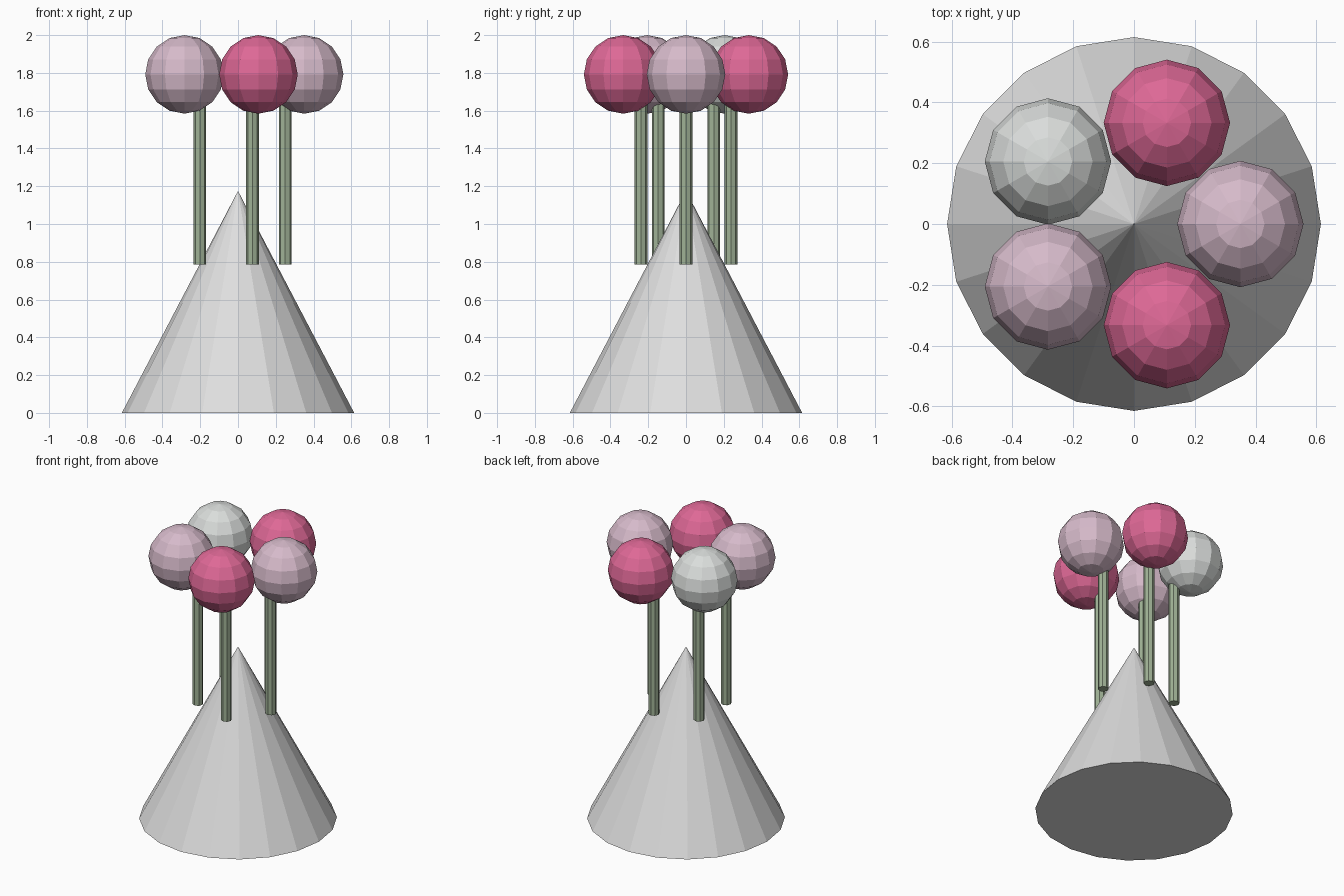
import bpy
from math import cos, sin, tau

cube = bpy.data.objects.get("Cube")
if cube:
    bpy.data.objects.remove(cube, do_unlink=True)


def material(name, rgb):
    """Flat material from an sRGB colour, stored as linear values."""
    colour = [((c / 255 + 0.055) / 1.055) ** 2.4 for c in rgb] + [1]
    mat = bpy.data.materials.new(name)
    mat.use_nodes = True
    mat.diffuse_color = colour
    mat.node_tree.nodes["Principled BSDF"].inputs["Base Color"].default_value = colour
    return mat


def finish(name, mat):
    obj = bpy.context.object
    obj.name = name
    obj.data.materials.append(mat)


cone_grey = material("cone grey", (222, 222, 222))
stem_green = material("stem green", (160, 178, 150))
deep_pink = material("deep pink", (222, 104, 150))
pale_pink = material("pale pink", (214, 186, 202))
soft_white = material("soft white", (218, 221, 219))

# Cone base
height = 1.175
bpy.ops.mesh.primitive_cone_add(vertices=20, radius1=0.615, radius2=0,
                                depth=height, location=(0, 0, height / 2))
finish("cone", cone_grey)

# Ring of five balls, each on an upright stem nearer the axis
stem_bottom, stem_top = 0.785, 1.765
ball_colours = [pale_pink, deep_pink, soft_white, pale_pink, deep_pink]
for i, colour in enumerate(ball_colours):
    dx, dy = cos(tau * i / 5), sin(tau * i / 5)
    bpy.ops.mesh.primitive_cylinder_add(
        vertices=8, radius=0.034, depth=stem_top - stem_bottom,
        location=(0.25 * dx, 0.25 * dy, (stem_bottom + stem_top) / 2))
    finish(f"stem_{i + 1}", stem_green)
    bpy.ops.mesh.primitive_uv_sphere_add(
        segments=12, ring_count=8, radius=0.208,
        location=(0.35 * dx, 0.35 * dy, 1.792))
    finish(f"ball_{i + 1}", colour)
